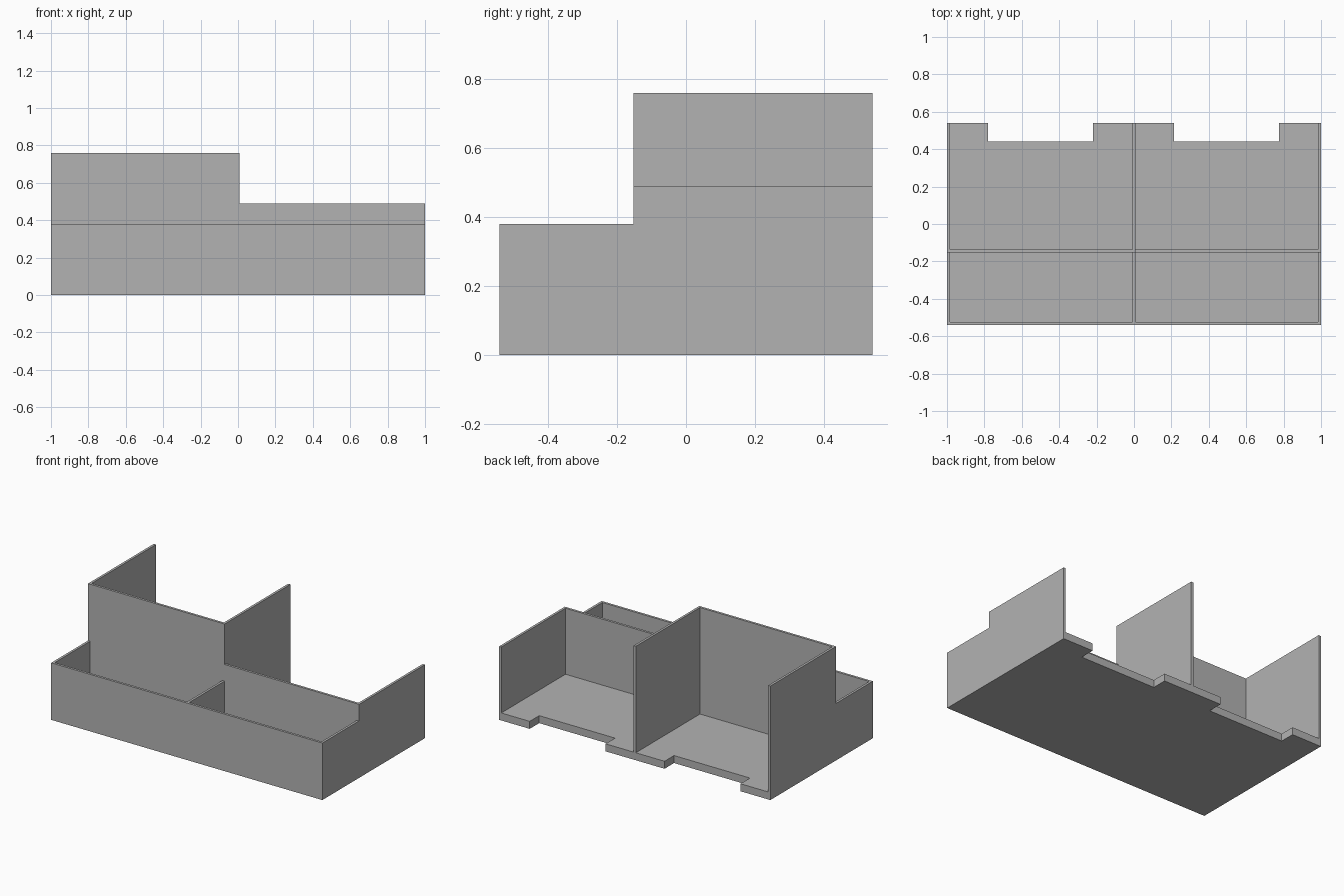
import bpy
import bmesh
import math

cube = bpy.data.objects.get("Cube")
if cube:
    bpy.data.objects.remove(cube, do_unlink=True)

# Main dimensions
HALF_X, HALF_Y = 1.0, 0.54
WALL, FLOOR = 0.016, 0.05
FRONT_H, LOW_H, TALL_H = 0.38, 0.49, 0.76
STEP_Y = -0.152          # front face of the cross wall
MID = WALL / 2           # half thickness of the centre divider
OVER = 0.1               # how far cutters overshoot

grey = bpy.data.materials.new("matte_grey")
grey.use_nodes = True
grey.diffuse_color = (0.45, 0.45, 0.45, 1)
grey.node_tree.nodes["Principled BSDF"].inputs["Base Color"].default_value = (0.45, 0.45, 0.45, 1)


def prism(name, profile, x0, x1):
    """Extrude a (y, z) profile along x."""
    bm = bmesh.new()
    face = bm.faces.new([bm.verts.new((x0, y, z)) for y, z in profile])
    grown = bmesh.ops.extrude_face_region(bm, geom=[face])
    verts = [g for g in grown["geom"] if isinstance(g, bmesh.types.BMVert)]
    bmesh.ops.translate(bm, verts=verts, vec=(x1 - x0, 0, 0))
    bmesh.ops.recalc_face_normals(bm, faces=bm.faces)
    mesh = bpy.data.meshes.new(name)
    bm.to_mesh(mesh)
    bm.free()
    obj = bpy.data.objects.new(name, mesh)
    bpy.context.collection.objects.link(obj)
    mesh.materials.append(grey)
    return obj


def cut(body, name, x0, x1, y0, y1, z0, z1):
    """Subtract a box from the body."""
    cutter = prism(name, [(y0, z0), (y1, z0), (y1, z1), (y0, z1)], x0, x1)
    cutter.hide_render = True
    mod = body.modifiers.new(name, "BOOLEAN")
    mod.operation, mod.solver, mod.object = "DIFFERENCE", "EXACT", cutter
    bpy.context.view_layer.objects.active = body
    bpy.ops.object.modifier_apply(modifier=mod.name)
    bpy.data.objects.remove(cutter, do_unlink=True)


# Stepped solid: low front tray, tall rear
tray = prism("divided_tray", [
    (-HALF_Y, 0), (HALF_Y, 0), (HALF_Y, TALL_H),
    (STEP_Y, TALL_H), (STEP_Y, FRONT_H), (-HALF_Y, FRONT_H)], -HALF_X, HALF_X)

# Lower the rear left bay
cut(tray, "low_bay", MID, HALF_X + OVER, STEP_Y - OVER, HALF_Y + OVER, LOW_H, TALL_H + OVER)

top = TALL_H + OVER
for side, x0, x1 in (("right", -HALF_X + WALL, -MID), ("left", MID, HALF_X - WALL)):
    # Front compartment, closed on all sides
    cut(tray, side + "_front_bin", x0, x1, -HALF_Y + WALL, STEP_Y, FLOOR, top)
    # Rear compartment, open at the back
    cut(tray, side + "_rear_bay", x0, x1, STEP_Y + WALL, HALF_Y + OVER, FLOOR, top)
    # Finger notch in the rear floor edge
    centre = -0.5 if side == "right" else 0.495
    cut(tray, side + "_notch", centre - 0.28, centre + 0.28, 0.44, HALF_Y + OVER, -OVER, FLOOR + OVER)

# Merge leftover coplanar faces
bm = bmesh.new()
bm.from_mesh(tray.data)
bmesh.ops.remove_doubles(bm, verts=bm.verts, dist=0.0001)
bmesh.ops.dissolve_limit(bm, angle_limit=math.radians(1), verts=bm.verts, edges=bm.edges)
bm.to_mesh(tray.data)
bm.free()
